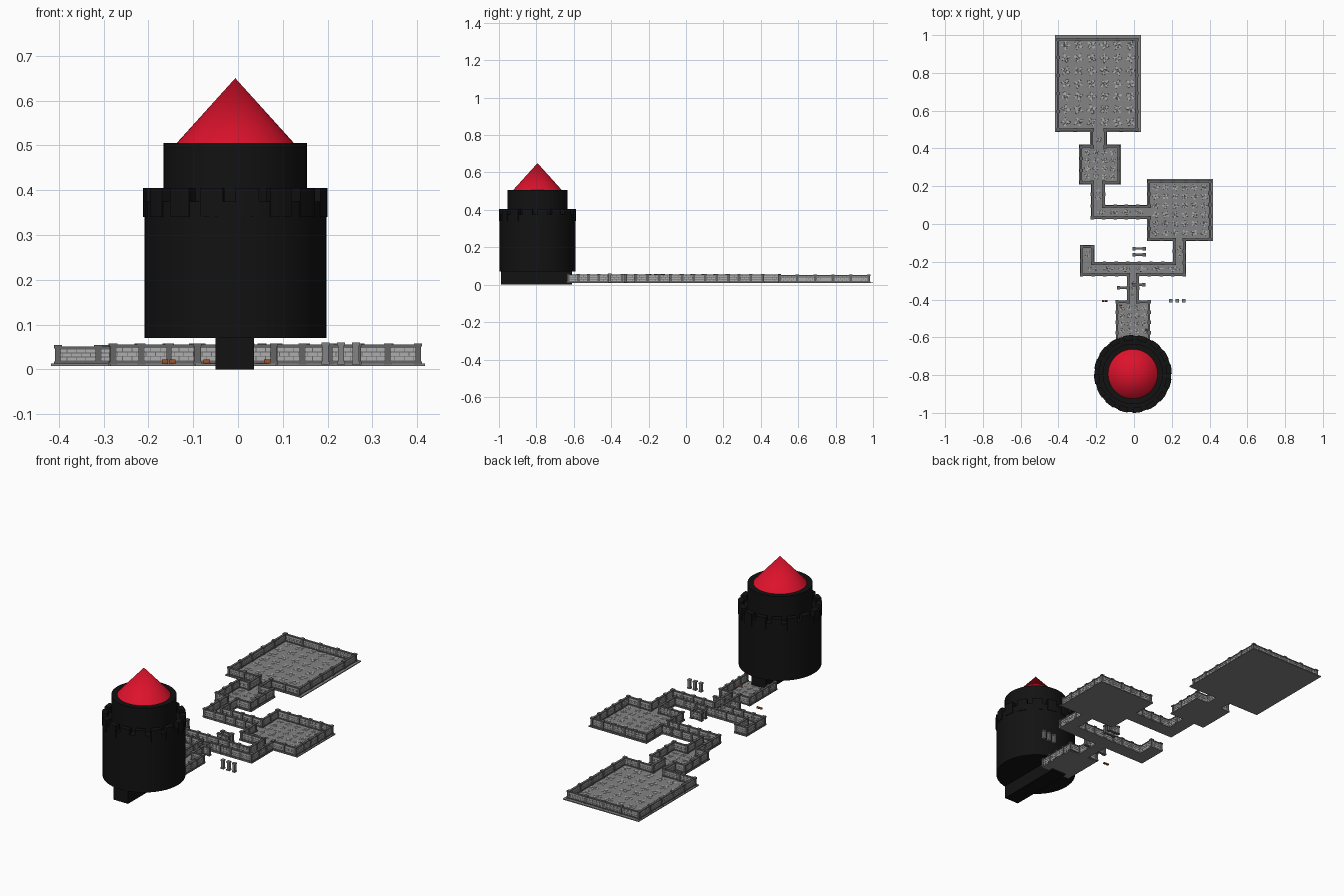
import bpy, bmesh, math, random
from mathutils import Matrix, Vector

if "Cube" in bpy.data.objects:
    bpy.data.objects.remove(bpy.data.objects["Cube"])

random.seed(4)


def material(name, col):
    m = bpy.data.materials.new(name)
    m.diffuse_color = (*col, 1)
    m.use_nodes = True
    m.node_tree.nodes["Principled BSDF"].inputs["Base Color"].default_value = m.diffuse_color
    return m


BLACK = material("black_stone", (0.006, 0.006, 0.006))
RED = material("red_roof", (0.72, 0.006, 0.025))
FLOOR = material("floor_grey", (0.23, 0.23, 0.23))
DARK = material("dark_grey", (0.13, 0.13, 0.13))
LIGHT = material("light_stone", (0.42, 0.42, 0.42))
BROWN = material("brown_wood", (0.28, 0.07, 0.02))


def box(bm, x0, x1, y0, y1, z0, z1):
    c = Vector(((x0 + x1) / 2, (y0 + y1) / 2, (z0 + z1) / 2))
    s = Matrix.Diagonal((abs(x1 - x0), abs(y1 - y0), z1 - z0, 1))
    bmesh.ops.create_cube(bm, size=1, matrix=Matrix.Translation(c) @ s)


def finish(bm, name, mat, smooth=False):
    me = bpy.data.meshes.new(name)
    bm.to_mesh(me)
    bm.free()
    ob = bpy.data.objects.new(name, me)
    me.materials.append(mat)
    bpy.context.collection.objects.link(ob)
    if smooth:
        bpy.ops.object.select_all(action='DESELECT')
        ob.select_set(True)
        bpy.context.view_layer.objects.active = ob
        bpy.ops.object.shade_smooth_by_angle(angle=math.radians(30))
    return ob


# ---- tower -------------------------------------------------------------
TX, TY = -0.006, -0.794


def lathe(name, r1, r2, z0, z1, mat, sides=48):
    bm = bmesh.new()
    bmesh.ops.create_cone(bm, cap_ends=True, segments=sides, radius1=r1, radius2=r2, depth=z1 - z0,
                          matrix=Matrix.Translation((TX, TY, (z0 + z1) / 2)))
    finish(bm, name, mat, True)


lathe("tower_body", 0.203, 0.203, 0.07, 0.375, BLACK)
lathe("tower_upper_drum", 0.16, 0.16, 0.34, 0.505, BLACK)
lathe("tower_roof", 0.131, 0, 0.505, 0.65, RED)

# battlements: curved blocks around the rim
bm = bmesh.new()
COUNT = 16
for k in range(COUNT):
    rings = []
    for s in range(4):
        a = 2 * math.pi * (k + 0.66 * s / 3) / COUNT
        rings.append([bm.verts.new((TX + r * math.cos(a), TY + r * math.sin(a), z))
                      for r, z in ((0.178, 0.34), (0.206, 0.34), (0.206, 0.405), (0.178, 0.405))])
    for a, b in zip(rings, rings[1:]):
        for i in range(4):
            bm.faces.new((a[i], a[(i + 1) % 4], b[(i + 1) % 4], b[i]))
    bm.faces.new(rings[0][::-1])
    bm.faces.new(rings[-1])
bmesh.ops.recalc_face_normals(bm, faces=bm.faces)
finish(bm, "tower_battlements", BLACK)

bm = bmesh.new()
box(bm, -0.05, 0.036, -0.99, -0.61, 0, 0.075)
finish(bm, "tower_foot", BLACK)

# ---- floors with stone clusters ---------------------------------------
def floor(name, x0, x1, y0, y1, nx, ny, inset=0.02):
    bm = bmesh.new()
    box(bm, x0, x1, y0, y1, 0.008, 0.013)
    finish(bm, name + "_floor", FLOOR)
    bm = bmesh.new()
    w, h = (x1 - x0 - 2 * inset) / nx, (y1 - y0 - 2 * inset) / ny
    for i in range(nx):
        for j in range(ny):
            cx, cy = x0 + inset + (i + 0.5) * w, y0 + inset + (j + 0.5) * h
            turn = random.random() * 6.3
            for k in range(4):
                a = turn + k * math.pi / 2
                m = (Matrix.Translation((cx + 0.22 * w * math.cos(a), cy + 0.22 * h * math.sin(a), 0.0135))
                     @ Matrix.Diagonal((w, h, 1, 1)) @ Matrix.Rotation(a, 4, 'Z')
                     @ Matrix.Diagonal((random.uniform(0.13, 0.19), random.uniform(0.09, 0.13), 1, 1)))
                bmesh.ops.create_cone(bm, cap_ends=True, segments=6, radius1=1, radius2=0.9,
                                      depth=0.002, matrix=m)
    finish(bm, name + "_paving", LIGHT)


floor("great_room", -0.417, 0.036, 0.486, 1.0, 6, 7)
floor("great_room_link", -0.233, -0.143, 0.405, 0.486, 1, 1)
floor("small_room", -0.29, -0.07, 0.21, 0.42, 4, 4)
floor("upper_hall_north", -0.228, -0.153, 0.1, 0.21, 1, 2)
floor("upper_hall", -0.228, 0.08, 0.026, 0.1, 4, 1)
floor("middle_room", 0.07, 0.417, -0.09, 0.237, 6, 6)
floor("lower_hall_east", 0.206, 0.275, -0.2, -0.09, 1, 2)
floor("lower_hall", -0.285, 0.275, -0.275, -0.2, 6, 1)
floor("lower_hall_west", -0.285, -0.21, -0.2, -0.11, 1, 2)
floor("entry_hall", -0.037, 0.026, -0.412, -0.275, 1, 3)
floor("entry_room", -0.095, 0.085, -0.64, -0.412, 4, 5, 0.012)


# ---- walls: posts, rails and running-bond bricks -----------------------
def post(bm, x, y, top):
    box(bm, x - 0.007, x + 0.007, y - 0.007, y + 0.007, 0.012, top)
    for z in (0.011, top - 0.007):
        box(bm, x - 0.009, x + 0.009, y - 0.009, y + 0.009, z, z + 0.007)


def walls(name, runs, pitch=0.062, top=0.058):
    frame, bricks = bmesh.new(), bmesh.new()
    for x0, y0, x1, y1 in runs:
        along_x = abs(x1 - x0) > abs(y1 - y0)
        lo, hi = sorted((x0, x1) if along_x else (y0, y1))
        mid = y0 if along_x else x0

        def bar(bm, a, b, t, z0, z1):
            if along_x:
                box(bm, a, b, mid - t, mid + t, z0, z1)
            else:
                box(bm, mid - t, mid + t, a, b, z0, z1)

        bar(frame, lo, hi, 0.003, 0.012, top - 0.003)
        bar(frame, lo, hi, 0.006, 0.012, 0.019)
        bar(frame, lo, hi, 0.006, top - 0.009, top - 0.003)
        n = max(1, round((hi - lo) / pitch))
        for i in range(n + 1):
            p = lo + (hi - lo) * i / n
            post(frame, *((p, mid) if along_x else (mid, p)), top)
        rows, size = 3, 0.021
        rh = (top - 0.009 - 0.019) / rows
        for r in range(rows):
            p = lo - (size / 2 if r % 2 else 0)
            while p < hi:
                a, b = max(p, lo), min(p + size - 0.0015, hi)
                if b - a > 0.002:
                    bar(bricks, a, b, 0.0045, 0.019 + r * rh + 0.0008, 0.019 + (r + 1) * rh - 0.0008)
                p += size
    finish(frame, name + "_wall_frame", DARK)
    finish(bricks, name + "_wall_bricks", LIGHT)


walls("great_room", [(-0.402, 0.5, -0.402, 0.977), (0.015, 0.5, 0.015, 0.977),
                     (-0.402, 0.977, 0.015, 0.977), (-0.402, 0.5, -0.222, 0.5),
                     (-0.152, 0.5, 0.015, 0.5)], 0.095, 0.054)
walls("great_room_link", [(-0.222, 0.41, -0.222, 0.5), (-0.152, 0.41, -0.152, 0.5)])
walls("small_room", [(-0.28, 0.22, -0.28, 0.41), (-0.082, 0.22, -0.082, 0.41),
                     (-0.28, 0.41, -0.222, 0.41), (-0.152, 0.41, -0.082, 0.41),
                     (-0.28, 0.22, -0.22, 0.22), (-0.16, 0.22, -0.082, 0.22)])
walls("upper_hall", [(-0.22, 0.033, -0.22, 0.22), (-0.16, 0.093, -0.16, 0.22),
                     (-0.22, 0.033, 0.08, 0.033), (-0.16, 0.093, 0.08, 0.093)])
walls("middle_room", [(0.08, 0.225, 0.402, 0.225), (0.402, -0.082, 0.402, 0.225),
                      (0.08, -0.082, 0.08, 0.033), (0.08, 0.093, 0.08, 0.225),
                      (0.08, -0.082, 0.213, -0.082), (0.267, -0.082, 0.402, -0.082)])
walls("lower_hall", [(0.213, -0.208, 0.213, -0.082), (0.267, -0.268, 0.267, -0.082),
                     (-0.218, -0.208, 0.213, -0.208), (-0.278, -0.268, -0.03, -0.268),
                     (0.02, -0.268, 0.267, -0.268), (-0.278, -0.268, -0.278, -0.12),
                     (-0.218, -0.208, -0.218, -0.12), (-0.278, -0.12, -0.218, -0.12)])
walls("entry_hall", [(-0.03, -0.412, -0.03, -0.268), (0.02, -0.412, 0.02, -0.268)])
walls("entry_room", [(-0.09, -0.63, -0.09, -0.412), (0.08, -0.63, 0.08, -0.412),
                     (-0.09, -0.412, -0.03, -0.412), (0.02, -0.412, 0.08, -0.412)])
walls("spare_panel", [(0.0, -0.13, 0.055, -0.13), (0.0, -0.163, 0.055, -0.163),
                      (-0.082, -0.337, -0.03, -0.337), (0.0, -0.322, 0.052, -0.322)])

# ---- loose pillars -----------------------------------------------------
for i, x in enumerate((0.195, 0.23, 0.263)):
    bm = bmesh.new()
    post(bm, x, -0.407, 0.06)
    finish(bm, f"loose_pillar_{i + 1}", FLOOR)

# ---- small wooden chests ----------------------------------------------
for i, (x, y) in enumerate(((-0.163, -0.407), (-0.146, -0.407), (-0.07, -0.43), (0.065, -0.562))):
    bm = bmesh.new()
    box(bm, x - 0.007, x + 0.007, y - 0.005, y + 0.005, 0.0125, 0.017)
    bmesh.ops.create_cone(bm, cap_ends=True, segments=12, radius1=0.005, radius2=0.005, depth=0.014,
                          matrix=Matrix.Translation((x, y, 0.017)) @ Matrix.Rotation(math.pi / 2, 4, 'Y'))
    finish(bm, f"chest_{i + 1}", BROWN)
